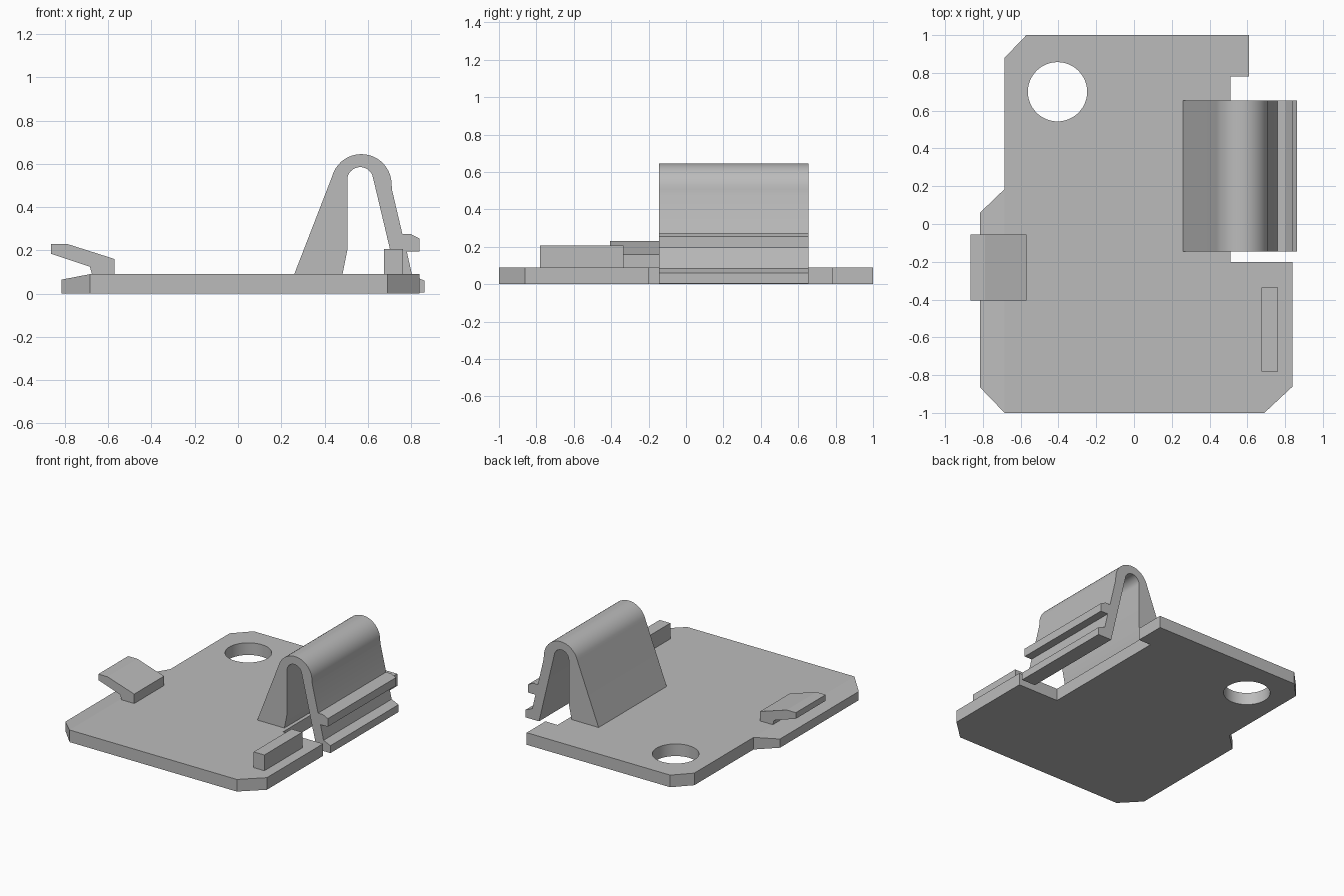
import bpy
import bmesh
from math import sin, cos, radians
from mathutils import Vector

if "Cube" in bpy.data.objects:
    bpy.data.objects.remove(bpy.data.objects["Cube"], do_unlink=True)

grey = bpy.data.materials.new("plain grey")
grey.use_nodes = True
colour = (0.5, 0.5, 0.5, 1)
grey.diffuse_color = colour
grey.node_tree.nodes["Principled BSDF"].inputs["Base Color"].default_value = colour


def prism(name, points, start, end, axis="y"):
    """Extrude a closed profile along y (points are x, z) or z (points are x, y)."""
    bm = bmesh.new()
    place = (lambda a, b: (a, start, b)) if axis == "y" else (lambda a, b: (a, b, start))
    face = bm.faces.new([bm.verts.new(place(a, b)) for a, b in points])
    grown = bmesh.ops.extrude_face_region(bm, geom=[face])["geom"]
    shift = Vector((0, end - start, 0) if axis == "y" else (0, 0, end - start))
    bmesh.ops.translate(bm, vec=shift, verts=[v for v in grown if isinstance(v, bmesh.types.BMVert)])
    bmesh.ops.recalc_face_normals(bm, faces=bm.faces)
    mesh = bpy.data.meshes.new(name)
    bm.to_mesh(mesh)
    bm.free()
    mesh.materials.append(grey)
    obj = bpy.data.objects.new(name, mesh)
    bpy.context.collection.objects.link(obj)
    return obj


def arc(cx, cy, radius, first, last, steps):
    angles = [radians(first + (last - first) * i / steps) for i in range(steps + 1)]
    return [(cx + radius * cos(a), cy + radius * sin(a)) for a in angles]


def smooth(obj):
    bpy.ops.object.select_all(action="DESELECT")
    bpy.context.view_layer.objects.active = obj
    obj.select_set(True)
    bpy.ops.object.shade_smooth_by_angle(angle=radians(25))


# Base plate with clipped corners and a notch for the clip
THICK = 0.09
LEDGE = -0.685
plate = prism("base_plate", [
    (LEDGE, -1), (0.69, -1), (0.84, -0.86), (0.84, -0.2), (0.51, -0.2),
    (0.51, 0.78), (0.61, 0.78), (0.61, 1), (-0.57, 1), (LEDGE, 0.88),
    (LEDGE, 0.185), (-0.815, 0.06), (-0.815, -0.865)], 0, THICK, "z")

# Sloped ledge along the right edge of the plate
bm = bmesh.new()
bm.from_mesh(plate.data)
bmesh.ops.bisect_plane(bm, geom=bm.verts[:] + bm.edges[:] + bm.faces[:],
                       plane_co=(LEDGE, 0, 0), plane_no=(1, 0, 0))
for v in bm.verts:
    if v.co.x < LEDGE - 0.05 and v.co.z > 0.05:
        v.co.z = 0.065
bm.to_mesh(plate.data)
bm.free()

# Round hole
cutter = prism("hole_cutter", arc(-0.405, 0.7, 0.157, 0, 352.5, 47), -0.1, 0.2, "z")
cut = plate.modifiers.new("hole", "BOOLEAN")
cut.operation = "DIFFERENCE"
cut.solver = "EXACT"
cut.object = cutter
bpy.context.view_layer.objects.active = plate
bpy.ops.object.modifier_apply(modifier="hole")
bpy.data.objects.remove(cutter, do_unlink=True)
smooth(plate)

# Arched spring clip with a finger ridge and a hooked foot
outer = [(0.26, THICK)] + arc(0.57, 0.505, 0.14, 165, 0, 20) + [
    (0.713, 0.475), (0.76, 0.275), (0.8, 0.275), (0.84, 0.255), (0.84, 0.195),
    (0.78, 0.195), (0.805, 0.085), (0.862, 0.06), (0.862, 0.005)]
inner = [(0.75, 0.005)] + arc(0.565, 0.525, 0.06, 10, 180, 16) + [
    (0.505, 0.2), (0.483, THICK)]
smooth(prism("spring_clip", outer + inner, -0.145, 0.655))

# Bent catch tab on the ledge side
prism("catch_tab", [
    (-0.57, THICK), (-0.57, 0.16), (-0.79, 0.23), (-0.865, 0.23),
    (-0.865, 0.185), (-0.685, 0.125), (-0.675, THICK)], -0.405, -0.055)

# Small stop block
prism("stop_block", [
    (0.675, THICK), (0.763, THICK), (0.763, 0.207), (0.675, 0.207)], -0.78, -0.335)
